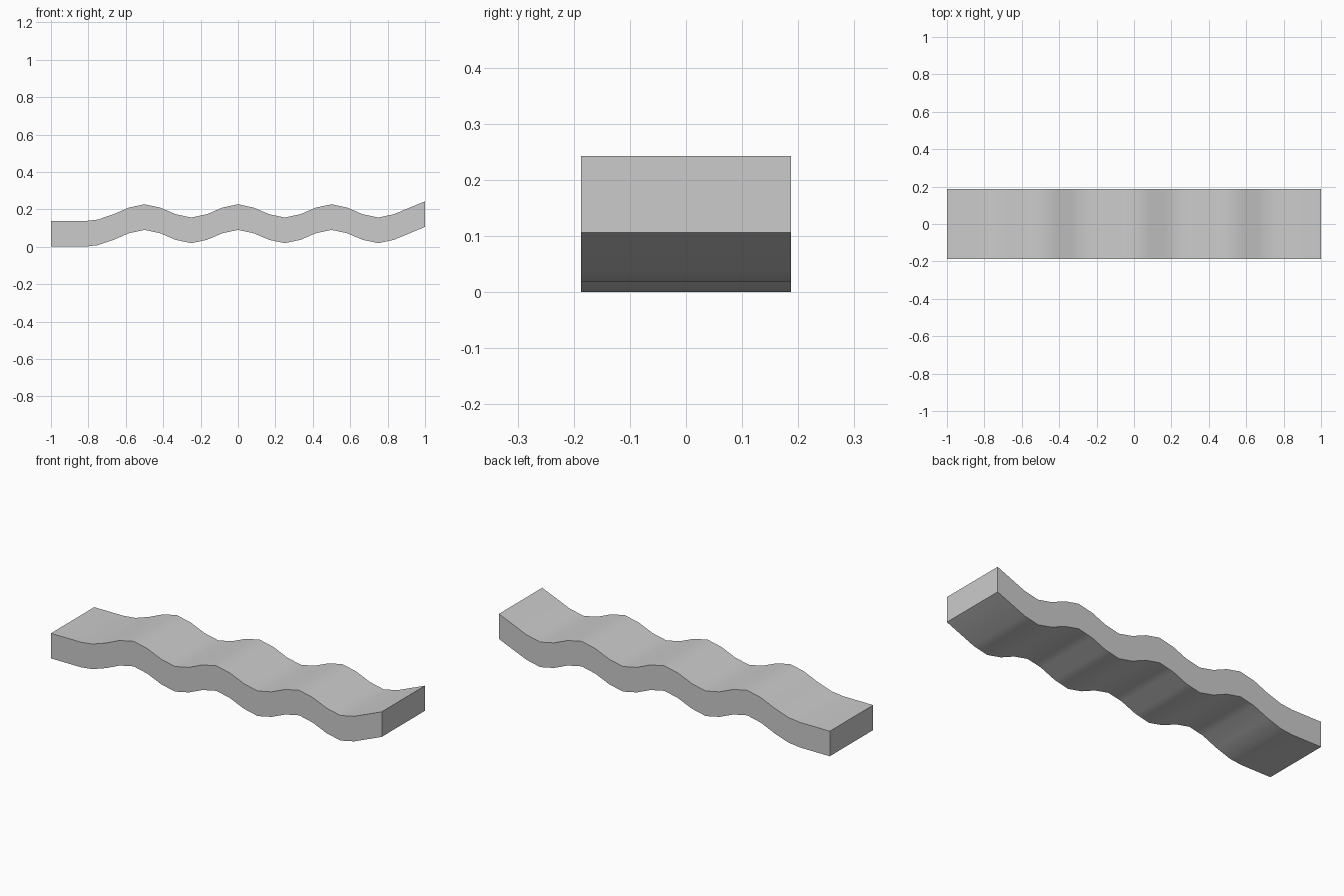
import bpy, bmesh, math

if "Cube" in bpy.data.objects:
    bpy.data.objects.remove(bpy.data.objects["Cube"])

HALF_WIDTH = 0.187
THICK = 0.137

# Underside profile: flat lead-in, three waves, rising end
profile = [(-1.0, 0.0), (-0.82, 0.0), (-0.75, 0.008), (-2 / 3, 0.036)]
for i in range(-7, 11):
    x = i / 12
    profile.append((x, 0.0545 + 0.0355 * math.cos(4 * math.pi * x)))
profile.append((1.0, 0.106))

# Wavy slab: sweep a rectangular section along the profile
bm = bmesh.new()
rings = []
for x, z in profile:
    corners = [(-HALF_WIDTH, z), (HALF_WIDTH, z),
               (HALF_WIDTH, z + THICK), (-HALF_WIDTH, z + THICK)]
    rings.append([bm.verts.new((x, y, h)) for y, h in corners])
for a, b in zip(rings, rings[1:]):
    for k in range(4):
        n = (k + 1) % 4
        bm.faces.new((a[k], a[n], b[n], b[k]))
bm.faces.new(rings[0])
bm.faces.new(rings[-1])
bmesh.ops.recalc_face_normals(bm, faces=bm.faces)

mesh = bpy.data.meshes.new("wavy_slab")
bm.to_mesh(mesh)
bm.free()
slab = bpy.data.objects.new("wavy_slab", mesh)
bpy.context.collection.objects.link(slab)

# Smooth waves with crisp slab edges
bpy.context.view_layer.objects.active = slab
slab.select_set(True)
bpy.ops.object.shade_smooth_by_angle(angle=math.radians(40))
